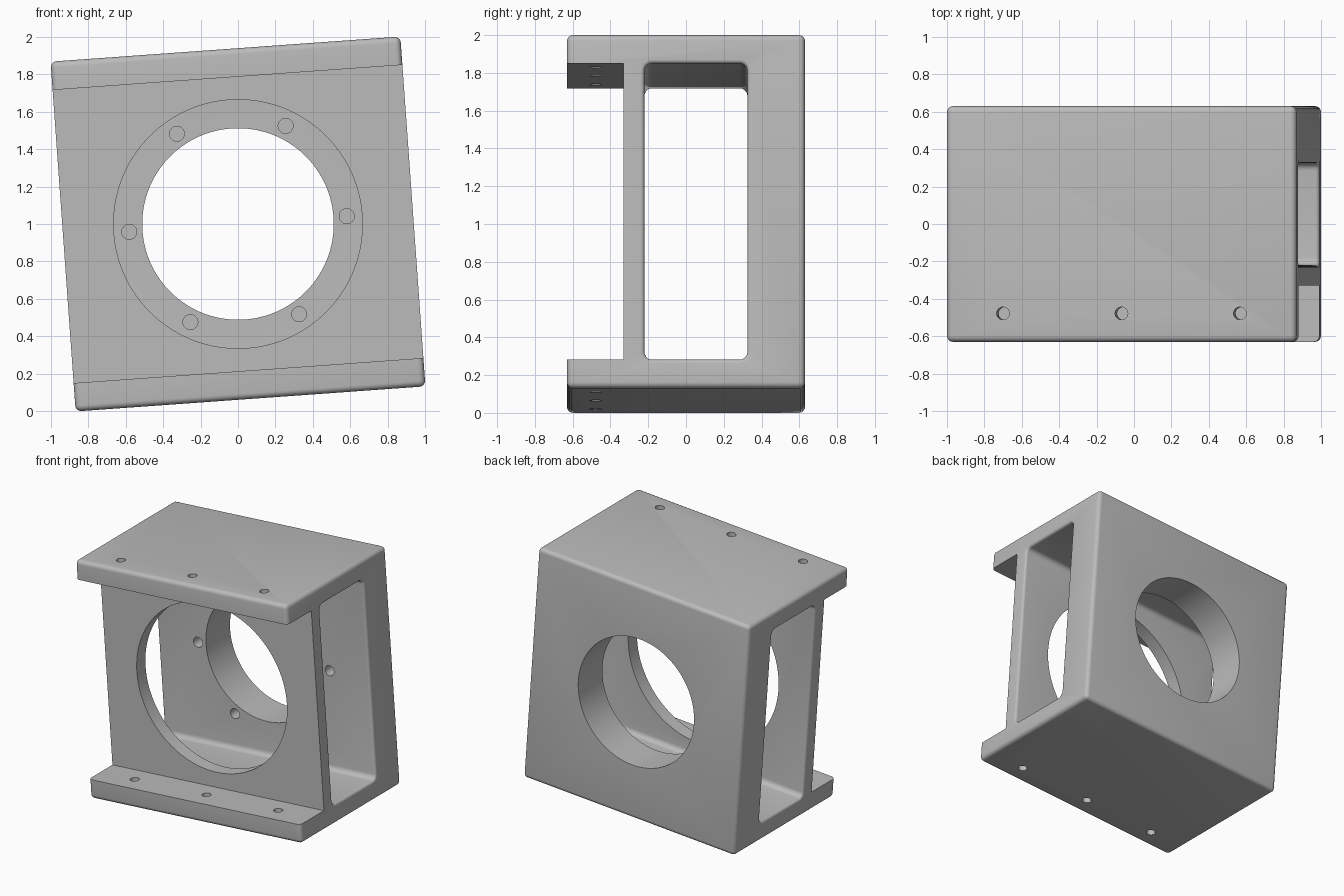
import bpy, bmesh, math
from mathutils import Matrix, Vector

cube = bpy.data.objects.get("Cube")
if cube:
    bpy.data.objects.remove(cube, do_unlink=True)

HALF = 0.9375          # half side of the square housing
DEPTH = 0.63           # half depth
INNER = HALF - 0.152   # inner face of the top and bottom plates
TILT = math.radians(-4.1)


def make_object(name, bm):
    bmesh.ops.recalc_face_normals(bm, faces=bm.faces)
    mesh = bpy.data.meshes.new(name)
    bm.to_mesh(mesh)
    bm.free()
    obj = bpy.data.objects.new(name, mesh)
    bpy.context.collection.objects.link(obj)
    return obj


def box(name, lo, hi, bevel=0.0):
    bm = bmesh.new()
    lo, hi = Vector(lo), Vector(hi)
    bmesh.ops.create_cube(bm, size=1, matrix=Matrix.Translation((lo + hi) / 2) @ Matrix.Diagonal((*(hi - lo), 1)))
    if bevel:
        bmesh.ops.bevel(bm, geom=bm.edges[:], offset=bevel, segments=5, profile=0.5, affect='EDGES')
    return make_object(name, bm)


def cylinder(name, radius, start, end, sides=32):
    start, end = Vector(start), Vector(end)
    axis = end - start
    turn = axis.to_track_quat('Z', 'Y').to_matrix().to_4x4()
    bm = bmesh.new()
    bmesh.ops.create_cone(bm, cap_ends=True, segments=sides, radius1=radius, radius2=radius,
                          depth=axis.length, matrix=Matrix.Translation((start + end) / 2) @ turn)
    return make_object(name, bm)


def window(name, y0, y1, half_z, corner, flare):
    """Rounded rectangular tunnel along x whose mouths flare into a rounded rim."""
    steps = 5
    angles = [math.pi / 2 * i / steps for i in range(steps + 1)]
    rim = [(HALF - flare + flare * math.sin(a), flare * (1 - math.cos(a))) for a in angles]
    rim.append((HALF + 0.1, flare))
    stations = [(-x, grow) for x, grow in reversed(rim)] + rim
    mid, half_y = (y0 + y1) / 2, (y1 - y0) / 2
    bm = bmesh.new()
    rings = []
    for x, grow in stations:
        ring = []
        for quarter, (sy, sz) in enumerate(((1, 1), (-1, 1), (-1, -1), (1, -1))):
            for a in angles:
                t = a + quarter * math.pi / 2
                r = corner + grow
                ring.append(bm.verts.new((x, mid + sy * (half_y - corner) + r * math.cos(t),
                                          sz * (half_z - corner) + r * math.sin(t))))
        rings.append(ring)
    for a, b in zip(rings, rings[1:]):
        for i in range(len(a)):
            j = (i + 1) % len(a)
            bm.faces.new((a[i], a[j], b[j], b[i]))
    bm.faces.new(rings[0])
    bm.faces.new(rings[-1])
    return make_object(name, bm)


# Rounded outer block
housing = box("housing", (-HALF, -DEPTH, -HALF), (HALF, DEPTH, HALF), bevel=0.032)

# Front recess leaves two flanges, side window leaves two walls
cutters = [
    box("front_recess_cutter", (-2, -1, -INNER), (2, -0.33, INNER)),
    window("side_window_cutter", -0.22, 0.325, INNER, 0.04, 0.02),
    cylinder("front_bore_cutter", 0.665, (0, -0.8, 0), (0, 0, 0), 128),
    cylinder("rear_bore_cutter", 0.512, (0, 0.1, 0), (0, 0.8, 0), 128),
]

# Blind bolt holes around the rear bore
for i in range(6):
    a = math.radians(60 * i)
    x, z = 0.583 * math.cos(a), 0.583 * math.sin(a)
    cutters.append(cylinder("bolt_hole_cutter", 0.04, (x, 0.2, z), (x, 0.5, z)))

# Through holes in both flanges
for x in (-0.635, 0, 0.635):
    cutters.append(cylinder("flange_hole_cutter", 0.034, (x, -0.478, -1.2), (x, -0.478, 1.2)))

bpy.ops.object.select_all(action='DESELECT')
bpy.context.view_layer.objects.active = housing
housing.select_set(True)
for cutter in cutters:
    cutter.hide_render = True
    mod = housing.modifiers.new("cut", 'BOOLEAN')
    mod.operation = 'DIFFERENCE'
    mod.solver = 'EXACT'
    mod.object = cutter
    bpy.ops.object.modifier_apply(modifier=mod.name)
    bpy.data.objects.remove(cutter, do_unlink=True)

# Grey finish
grey = bpy.data.materials.new("plain_grey")
grey.use_nodes = True
colour = (0.5, 0.5, 0.5, 1)
grey.diffuse_color = colour
grey.node_tree.nodes["Principled BSDF"].inputs["Base Color"].default_value = colour
housing.data.materials.clear()
housing.data.materials.append(grey)

# Tilt the whole housing and stand it on the ground
housing.data.transform(Matrix.Translation((0, 0, 1)) @ Matrix.Rotation(TILT, 4, 'Y'))
bpy.ops.object.shade_smooth_by_angle(angle=math.radians(30))
